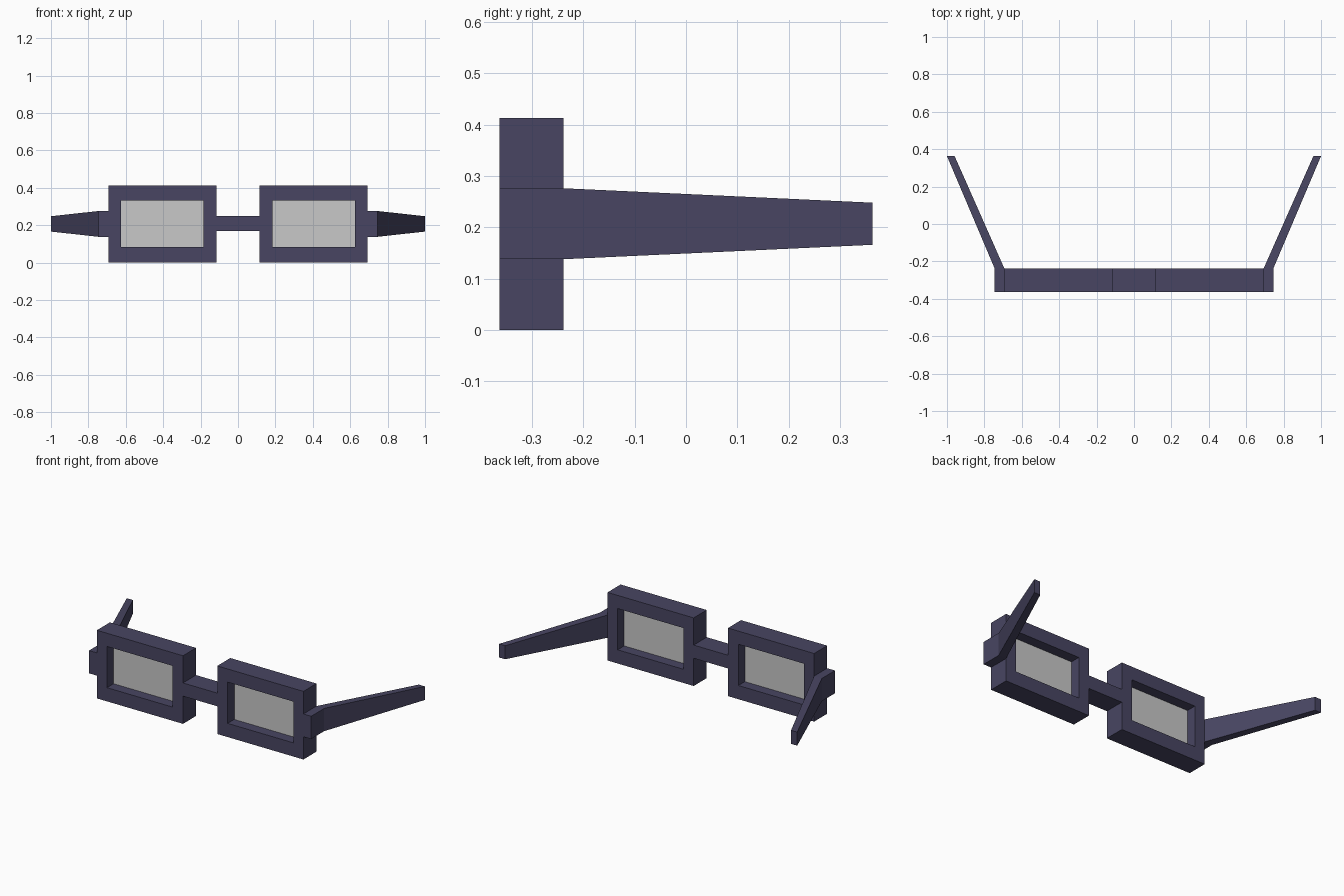
import bpy

if "Cube" in bpy.data.objects:
    bpy.data.objects.remove(bpy.data.objects["Cube"])

Y0, Y1, YM = -0.363, -0.238, -0.30   # frame front, frame back, lens plane


def material(name, rgb):
    m = bpy.data.materials.new(name)
    m.diffuse_color = (*rgb, 1)
    m.use_nodes = True
    m.node_tree.nodes["Principled BSDF"].inputs["Base Color"].default_value = m.diffuse_color
    return m


FRAME = material("dark_violet_plastic", (0.065, 0.060, 0.122))
LENS = material("light_grey_lens", (0.58, 0.58, 0.58))


def make(name, verts, faces, mat):
    me = bpy.data.meshes.new(name)
    me.from_pydata(verts, [], faces)
    me.materials.append(mat)
    ob = bpy.data.objects.new(name, me)
    bpy.context.collection.objects.link(ob)
    return ob


def rect(x0, x1, z0, z1, y):
    return [(x0, y, z0), (x1, y, z0), (x1, y, z1), (x0, y, z1)]


def sides(a, b):
    """Quads joining two four-point loops starting at a and b."""
    return [(a + i, a + (i + 1) % 4, b + (i + 1) % 4, b + i) for i in range(4)]


def loft(name, loops, caps, mat):
    """Join successive rectangles; either cap the ends or close into a ring."""
    n = len(loops)
    faces = []
    for k in range(n - 1 if caps else n):
        faces += sides(4 * k, 4 * ((k + 1) % n))
    if caps:
        faces += [(3, 2, 1, 0), tuple(range(4 * n - 4, 4 * n))]
    ob = make(name, [v for l in loops for v in l], faces, mat)
    bm = bmesh.new()
    bm.from_mesh(ob.data)
    bmesh.ops.recalc_face_normals(bm, faces=bm.faces)
    bm.to_mesh(ob.data)
    bm.free()
    return ob


def mirror(ob):
    mod = ob.modifiers.new("mirror", 'MIRROR')
    mod.use_mirror_merge = False


import bmesh

# Rims: rectangular rings with an opening
outer = (0.115, 0.693, 0.0, 0.413)
inner = (0.185, 0.625, 0.083, 0.333)
mirror(loft("rims", [rect(*outer, Y0), rect(*outer, Y1),
                     rect(*inner, Y1), rect(*inner, Y0)], False, FRAME))

# Lenses: thin panes halfway through the rims
mirror(make("lenses", rect(*inner, YM), [(0, 1, 2, 3)], LENS))

# Nose bridge
loft("bridge", [rect(-0.115, 0.115, 0.168, 0.248, y) for y in (Y0, Y1)], True, FRAME)

# Hinge block running into a splayed, tapering temple arm
hinge = (0.693, 0.745, 0.138, 0.276)
mirror(loft("temple_arms", [rect(*hinge, Y0), rect(*hinge, Y1),
                            rect(0.959, 1.0, 0.166, 0.248, 0.363)], True, FRAME))
